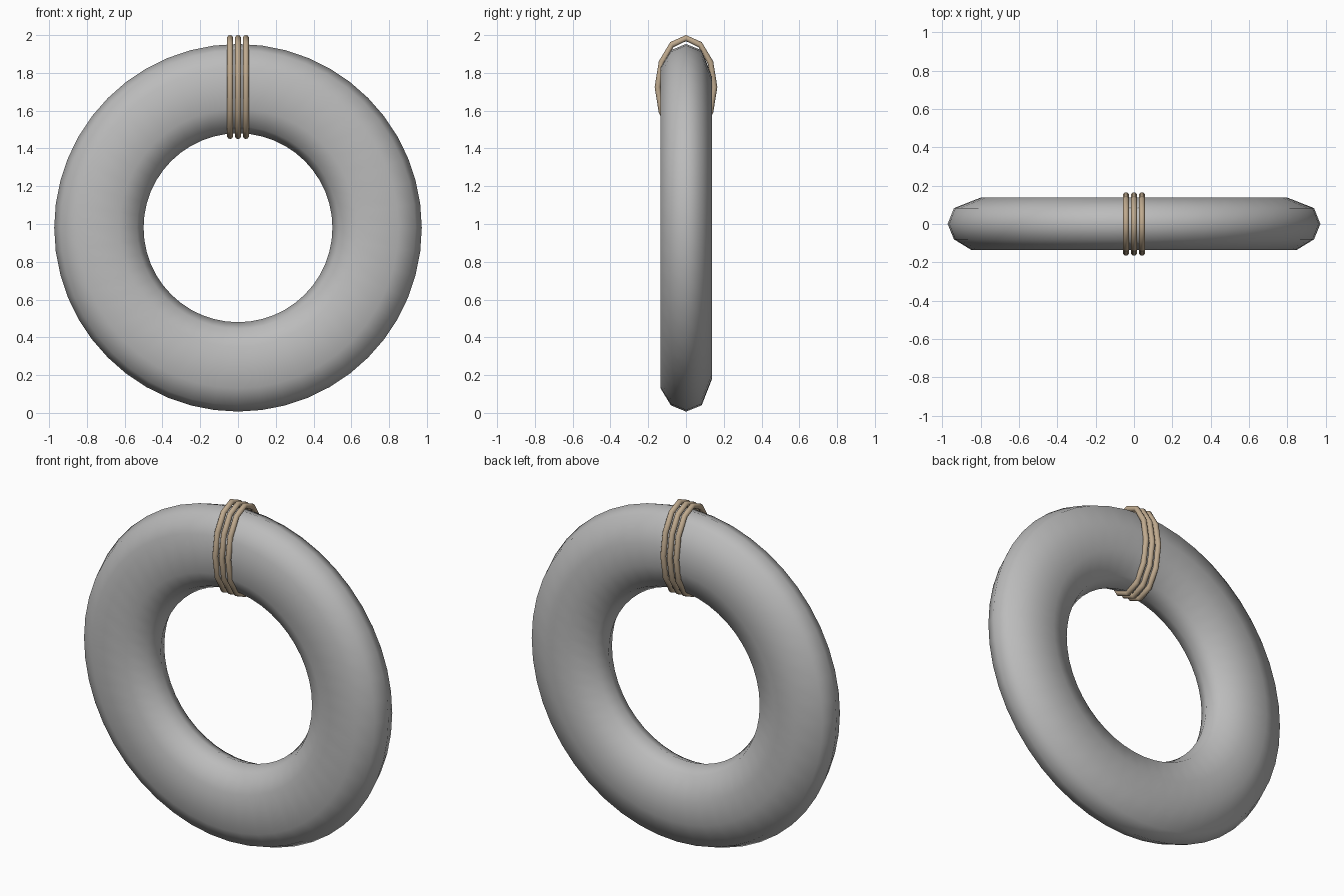
import bpy
import bmesh
from math import cos, sin, tau

cube = bpy.data.objects.get("Cube")
if cube:
    bpy.data.objects.remove(cube, do_unlink=True)


def material(name, rgb):
    mat = bpy.data.materials.new(name)
    mat.use_nodes = True
    mat.diffuse_color = (*rgb, 1)
    mat.node_tree.nodes["Principled BSDF"].inputs["Base Color"].default_value = (*rgb, 1)
    return mat


def closed_tube(name, rings, mat):
    """Skin a closed loop of closed cross-sections."""
    bm = bmesh.new()
    loops = [[bm.verts.new(p) for p in ring] for ring in rings]
    for a, b in zip(loops, loops[1:] + loops[:1]):
        for j in range(len(a)):
            k = (j + 1) % len(a)
            bm.faces.new((a[j], a[k], b[k], b[j]))
    bmesh.ops.recalc_face_normals(bm, faces=bm.faces)
    mesh = bpy.data.meshes.new(name)
    bm.to_mesh(mesh)
    bm.free()
    mesh.materials.append(mat)
    mesh.shade_smooth()
    obj = bpy.data.objects.new(name, mesh)
    bpy.context.collection.objects.link(obj)


grey = material("grey", (0.5, 0.5, 0.5))
tan = material("tan rope", (0.52, 0.4, 0.27))

# Main ring: flattened section (radius, depth) revolved about the depth axis
section = [(.973, 0), (.94, .083), (.80, .138), (.67, .138), (.535, .083),
           (.50, 0), (.535, -.08), (.63, -.135), (.85, -.135), (.94, -.08)]
SEGMENTS = 48
ring_z = 0.98
closed_tube("main_ring", [
    [(r * sin(t), y, ring_z + r * cos(t)) for r, y in section]
    for t in (tau * i / SEGMENTS for i in range(SEGMENTS))], grey)

# Three oval rope loops bound round the top of the ring
ROPE = 0.016
for name, x in (("right", -.042), ("middle", 0), ("left", .042)):
    loops = []
    for i in range(12):
        t = tau * i / 12
        loops.append([
            (x + ROPE * cos(a),
             (.15 + ROPE * sin(a)) * sin(t),
             1.725 + (.259 + ROPE * sin(a)) * cos(t))
            for a in (tau * (j + .5) / 10 for j in range(10))])
    closed_tube(name + "_rope_loop", loops, tan)
